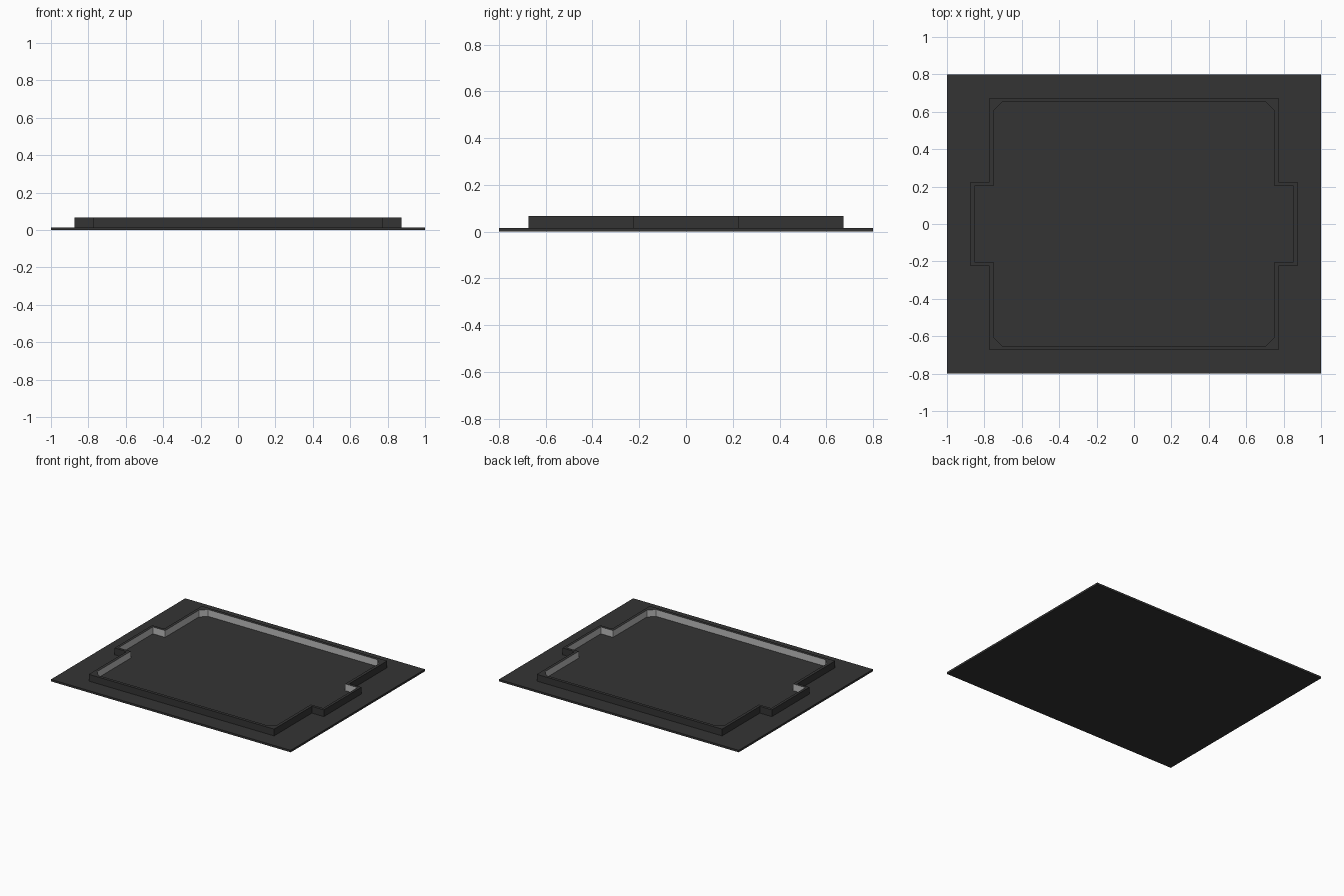
import bpy, bmesh

if "Cube" in bpy.data.objects:
    bpy.data.objects.remove(bpy.data.objects["Cube"])

PLATE_TOP, RIM_TOP = 0.015, 0.066


def material(name, v):
    m = bpy.data.materials.new(name)
    m.diffuse_color = (v, v, v, 1)
    m.use_nodes = True
    m.node_tree.nodes["Principled BSDF"].inputs["Base Color"].default_value = m.diffuse_color
    return m


dark = material("dark grey", 0.034)
light = material("light grey", 0.5)


def finish(bm, name, mats):
    bmesh.ops.remove_doubles(bm, verts=bm.verts, dist=1e-5)
    bmesh.ops.recalc_face_normals(bm, faces=bm.faces)
    mesh = bpy.data.meshes.new(name)
    bm.to_mesh(mesh)
    bm.free()
    for m in mats:
        mesh.materials.append(m)
    ob = bpy.data.objects.new(name, mesh)
    bpy.context.collection.objects.link(ob)
    return ob


def four_way(quadrant):
    """Mirror a quarter outline into a closed counter-clockwise loop."""
    back = quadrant[::-1]
    return (quadrant + [(-x, y) for x, y in back]
            + [(-x, -y) for x, y in quadrant] + [(x, -y) for x, y in back])


# Base plate
bm = bmesh.new()
bmesh.ops.create_cube(bm, size=1)
for v in bm.verts:
    v.co = (v.co.x * 2, v.co.y * 1.6, (v.co.z + 0.5) * PLATE_TOP)
finish(bm, "base_plate", [dark])

# Raised rim: square outer corners, chamfered inner corners, side tabs
outer = four_way([(0.873, 0.224), (0.773, 0.224), (0.773, 0.674), (0.773, 0.674)])
inner = four_way([(0.853, 0.204), (0.751, 0.204), (0.751, 0.606), (0.706, 0.651)])
bm = bmesh.new()


def ring(points, z):
    return [bm.verts.new((x, y, z)) for x, y in points]


ot, ob_, it, ib = (ring(outer, RIM_TOP), ring(outer, PLATE_TOP),
                   ring(inner, RIM_TOP), ring(inner, PLATE_TOP))
# top, outside, underside, and the light inner wall
for a, b, mat in ((ot, it, 0), (ob_, ot, 0), (ib, ob_, 0), (it, ib, 1)):
    for i in range(len(a)):
        j = (i + 1) % len(a)
        bm.faces.new((a[i], a[j], b[j], b[i])).material_index = mat
finish(bm, "raised_rim", [dark, light])
